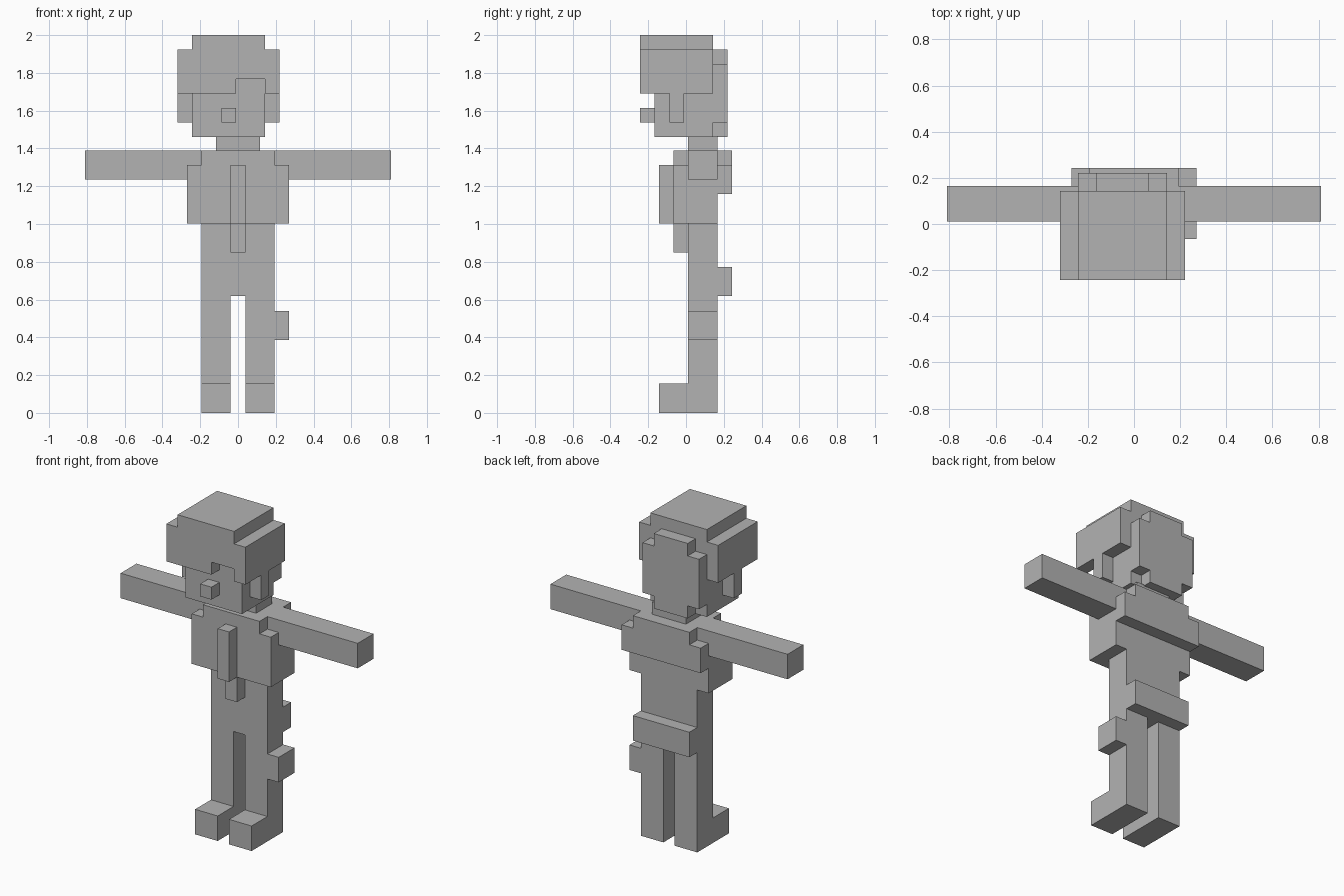
import bpy, bmesh
from itertools import product

if "Cube" in bpy.data.objects:
    bpy.data.objects.remove(bpy.data.objects["Cube"])

U = 0.0772  # edge of one block
grey = bpy.data.materials.new("light_grey")
grey.diffuse_color = (0.45, 0.45, 0.45, 1)
grey.use_nodes = True
grey.node_tree.nodes["Principled BSDF"].inputs["Base Color"].default_value = grey.diffuse_color
DIRS = [(1, 0, 0), (-1, 0, 0), (0, 1, 0), (0, -1, 0), (0, 0, 1), (0, 0, -1)]


def cells(box):
    x0, x1, y0, y1, z0, z1 = box
    return set(product(range(x0, x1), range(y0, y1), range(z0, z1)))


def corners(c, d):
    """Four corners of the block side facing d, wound outwards."""
    a = [abs(v) for v in d].index(1)
    b, e = (a + 1) % 3, (a + 2) % 3
    ring = [(0, 0), (1, 0), (1, 1), (0, 1)]
    if d[a] < 0:
        ring.reverse()
    for i, j in ring:
        p = list(c)
        p[a] += d[a] > 0
        p[b] += i
        p[e] += j
        yield tuple(p)


def build(parts, origin):
    """Turn block groups into parts, keeping only the outer faces."""
    filled, owned = set(), {}
    for name, boxes in parts.items():
        own = set().union(*(cells(b) for b in boxes)) - filled
        owned[name] = own
        filled |= own
    for name, own in owned.items():
        bm, verts = bmesh.new(), {}
        for c in sorted(own):
            for d in DIRS:
                if tuple(p + q for p, q in zip(c, d)) in filled:
                    continue
                quad = []
                for p in corners(c, d):
                    if p not in verts:
                        verts[p] = bm.verts.new([o + U * v for o, v in zip(origin, p)])
                    quad.append(verts[p])
                bm.faces.new(quad)
        bmesh.ops.dissolve_limit(bm, angle_limit=0.02, verts=bm.verts[:], edges=bm.edges[:])
        mesh = bpy.data.meshes.new(name)
        bm.to_mesh(mesh)
        bm.free()
        mesh.materials.append(grey)
        bpy.context.collection.objects.link(bpy.data.objects.new(name, mesh))


# Boxes are x0, x1, y0, y1, z0, z1 in blocks
body = {
    "torso": [(7, 14, 1, 4, 13, 17), (8, 13, 1, 4, 17, 18)],
    "hips": [(8, 13, 2, 4, 8, 13)],
    "neck": [(9, 12, 2, 4, 18, 19)],
    "tie": [(10, 11, 0, 1, 13, 17), (10, 11, 1, 2, 11, 13)],
    "shoulder_pack": [(7, 14, 4, 5, 15, 17), (8, 13, 4, 5, 17, 18)],
    "belt_bag": [(8, 13, 4, 5, 8, 10)],
    "leg_pouch": [(13, 14, 2, 4, 5, 7)],
}
# Mirrored limbs
for side, limb, arm in (("right", 8, (0, 8)), ("left", 11, (13, 21))):
    body[side + "_arm"] = [(*arm, 2, 4, 16, 18)]
    body[side + "_leg"] = [(limb, limb + 2, 2, 4, 0, 8)]
    body[side + "_foot"] = [(limb, limb + 2, 0, 2, 0, 2)]
build(body, (-10.5 * U, 0.243 - 5 * U, 0))

# Head, set slightly off the body grid
head = {
    "face": [(1, 6, 1, 5, 0, 4)],
    "nose": [(3, 4, 0, 1, 1, 2)],
    "hair": [(0, 7, 0, 5, 4, 6), (1, 6, 0, 5, 6, 7), (0, 7, 1, 5, 3, 4),
             (0, 4, 0, 1, 3, 4), (6, 7, 0, 1, 3, 4)],  # fringe with a gap
    "sideburns": [(0, 1, 2, 3, 1, 3), (6, 7, 2, 3, 1, 3)],
    "back_hair": [(2, 5, 5, 6, 0, 6), (1, 6, 5, 6, 1, 5)],
}
build(head, (-0.32, -0.243, 2 - 7 * U))
